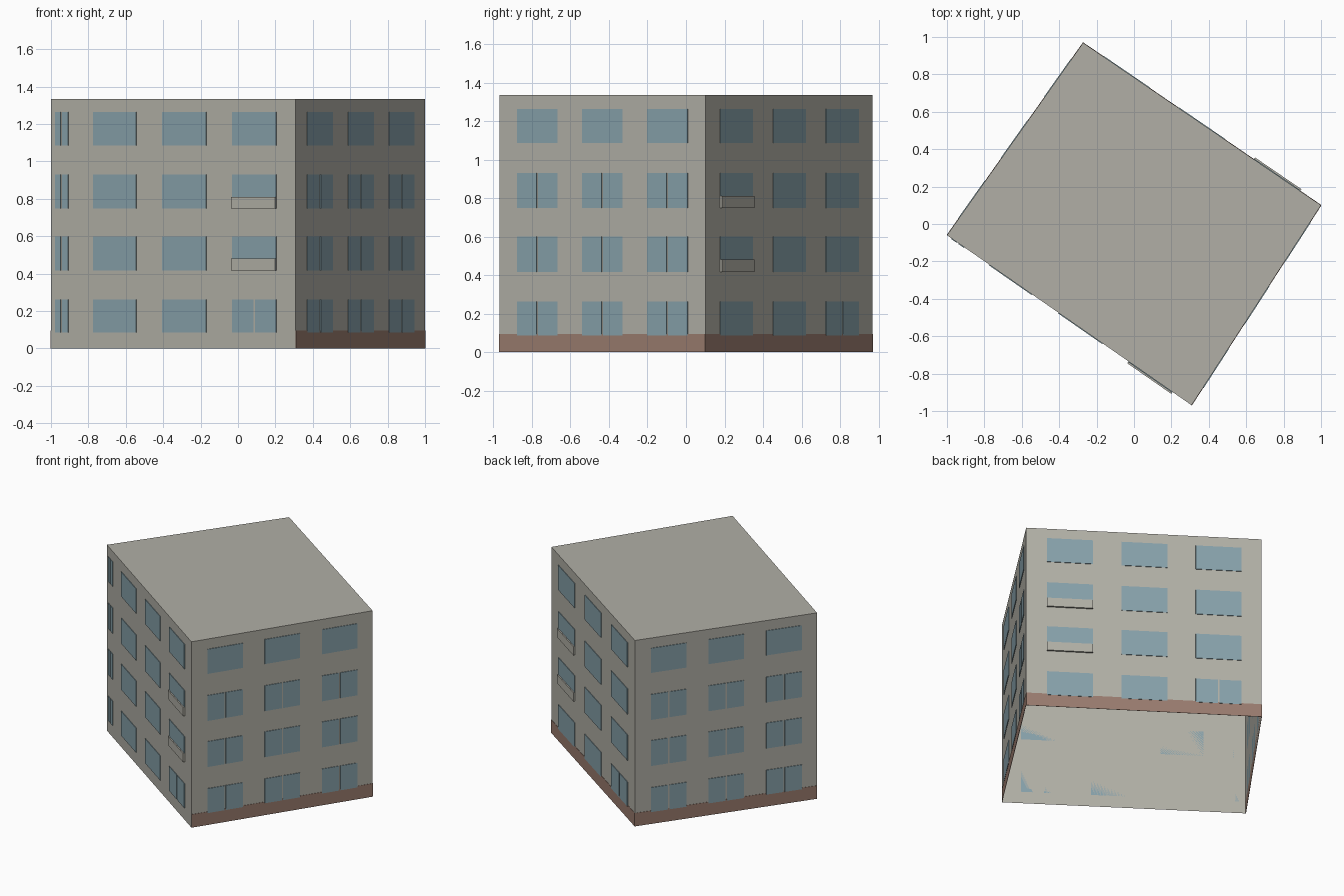
import bpy
import bmesh
from mathutils import Vector

if "Cube" in bpy.data.objects:
    bpy.data.objects.remove(bpy.data.objects["Cube"], do_unlink=True)


def material(name, rgb):
    m = bpy.data.materials.new(name)
    m.use_nodes = True
    color = (*rgb, 1)
    m.diffuse_color = color
    m.node_tree.nodes["Principled BSDF"].inputs["Base Color"].default_value = color
    return m


plaster = material("warm grey plaster", (0.44, 0.43, 0.38))
glass = material("blue grey glass", (0.24, 0.355, 0.40))
brick = material("brown plinth", (0.32, 0.20, 0.156))

HEIGHT = 1.335
PLINTH = 0.095
MULLION = 0.005  # half width of the gap between two panes
corners = [Vector(p) for p in ((-1, -0.06), (0.308, -0.969), (1, 0.1), (-0.272, 0.969))]
rows = [(0.086, 0.262), (0.417, 0.6), (0.748, 0.931), (1.086, 1.263)]
three_columns = [(0.088 + 0.316 * i, 0.283 + 0.316 * i) for i in range(3)]
front_columns = [(0.018, 0.071), (0.174, 0.349), (0.456, 0.636), (0.742, 0.922)]


def finish(name, bm, mat):
    bmesh.ops.recalc_face_normals(bm, faces=bm.faces)
    mesh = bpy.data.meshes.new(name)
    bm.to_mesh(mesh)
    bm.free()
    mesh.materials.append(mat)
    bpy.context.collection.objects.link(bpy.data.objects.new(name, mesh))


def add_plate(bm, wall, u, z, depth):
    """Thin box on a wall; u is an interval along the wall from 0 to 1."""
    a, b = corners[wall], corners[(wall + 1) % 4]
    along = b - a
    out = Vector((along.y, -along.x)).normalized() * depth
    base = [a + along * u[0], a + along * u[1], a + along * u[1] + out, a + along * u[0] + out]
    low = [bm.verts.new((*p, z[0])) for p in base]
    high = [bm.verts.new((*p, z[1])) for p in base]
    bm.faces.new(low)
    bm.faces.new(high)
    for i in range(4):
        j = (i + 1) % 4
        bm.faces.new((low[i], low[j], high[j], high[i]))


# Walls and flat roof, open underneath
bm = bmesh.new()
low = [bm.verts.new((*p, 0)) for p in corners]
high = [bm.verts.new((*p, HEIGHT)) for p in corners]
bm.faces.new(high)
for i in range(4):
    j = (i + 1) % 4
    bm.faces.new((low[i], low[j], high[j], high[i]))
finish("building_shell", bm, plaster)

# Plinth on every wall but the front
bm = bmesh.new()
for wall in (1, 2, 3):
    add_plate(bm, wall, (0, 1), (0, PLINTH), 0.002)
finish("plinth", bm, brick)


def is_split(wall, col, row):
    if wall == 0:
        return col == 0 or (col == 3 and row == 0)
    if wall == 2:
        return col == 2 and row == 0
    return row < 3


# Windows and balcony panels, wall by wall
names = ("front", "left", "back", "right")
for wall, side in enumerate(names):
    columns = front_columns if wall == 0 else three_columns
    length = (corners[(wall + 1) % 4] - corners[wall]).length
    balcony_column = {0: 3, 2: 0}.get(wall)
    panes = bmesh.new()
    panels = bmesh.new()
    for c, u in enumerate(columns):
        for r, z in enumerate(rows):
            if c == balcony_column and r in (1, 2):
                sill = z[0] + 0.063
                add_plate(panels, wall, u, (z[0], sill), 0.012)
                add_plate(panes, wall, u, (sill, z[1]), 0.004)
            elif is_split(wall, c, r):
                mid, gap = (u[0] + u[1]) / 2, MULLION / length
                add_plate(panes, wall, (u[0], mid - gap), z, 0.004)
                add_plate(panes, wall, (mid + gap, u[1]), z, 0.004)
            else:
                add_plate(panes, wall, u, z, 0.004)
    finish(side + "_windows", panes, glass)
    if balcony_column is not None:
        finish(side + "_balcony_panels", panels, plaster)
    else:
        panels.free()
